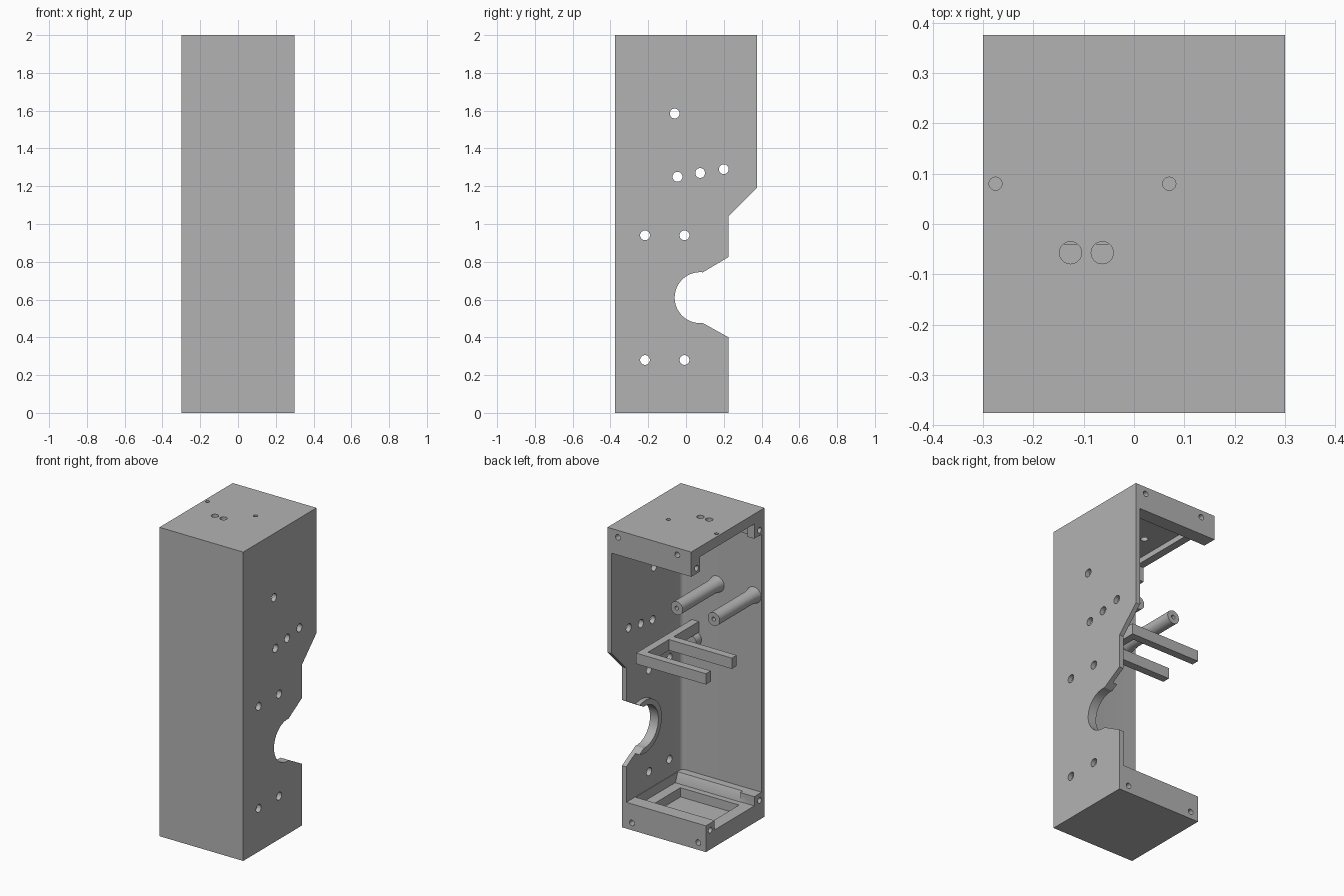
import bpy, bmesh, math
from mathutils import Matrix, Vector

cube = bpy.data.objects.get("Cube")
if cube:
    bpy.data.objects.remove(cube, do_unlink=True)

grey = bpy.data.materials.new("matte_grey")
grey.use_nodes = True
grey.diffuse_color = (0.45, 0.45, 0.45, 1)
grey.node_tree.nodes["Principled BSDF"].inputs["Base Color"].default_value = (0.45, 0.45, 0.45, 1)


def to_object(name, bm):
    bmesh.ops.recalc_face_normals(bm, faces=bm.faces)
    mesh = bpy.data.meshes.new(name)
    bm.to_mesh(mesh)
    bm.free()
    mesh.materials.append(grey)
    obj = bpy.data.objects.new(name, mesh)
    bpy.context.collection.objects.link(obj)
    return obj


def box(name, low, high):
    low, high = Vector(low), Vector(high)
    bm = bmesh.new()
    bmesh.ops.create_cube(bm, size=1)
    bmesh.ops.scale(bm, vec=high - low, verts=bm.verts)
    bmesh.ops.translate(bm, vec=(low + high) / 2, verts=bm.verts)
    return to_object(name, bm)


def prism(name, profile, x0, x1):
    """Extrude a (y, z) outline along x."""
    bm = bmesh.new()
    face = bm.faces.new([bm.verts.new((x0, y, z)) for y, z in profile])
    ext = bmesh.ops.extrude_face_region(bm, geom=[face])
    moved = [v for v in ext["geom"] if isinstance(v, bmesh.types.BMVert)]
    bmesh.ops.translate(bm, vec=(x1 - x0, 0, 0), verts=moved)
    return to_object(name, bm)


def rod(name, start, end, r0, r1=None, sides=32):
    """Cylinder or cone between two points."""
    start, end = Vector(start), Vector(end)
    d = end - start
    bm = bmesh.new()
    mat = Matrix.Translation((start + end) / 2) @ d.to_track_quat('Z', 'Y').to_matrix().to_4x4()
    bmesh.ops.create_cone(bm, cap_ends=True, segments=sides, radius1=r0,
                          radius2=r0 if r1 is None else r1, depth=d.length, matrix=mat)
    return to_object(name, bm)


def combine(target, tool, operation='DIFFERENCE'):
    mod = target.modifiers.new("combine", 'BOOLEAN')
    mod.operation, mod.object, mod.solver = operation, tool, 'EXACT'
    bpy.context.view_layer.objects.active = target
    bpy.ops.object.modifier_apply(modifier=mod.name)
    bpy.data.objects.remove(tool, do_unlink=True)


def smooth(obj):
    bpy.ops.object.select_all(action='DESELECT')
    obj.select_set(True)
    bpy.context.view_layer.objects.active = obj
    bpy.ops.object.shade_smooth_by_angle(angle=math.radians(30))


# Housing: stepped block, hollowed from the back and one side
FRONT, STEP, BACK = -0.375, 0.225, 0.375
housing = prism("housing", [(FRONT, 0), (STEP, 0), (STEP, 1.04), (BACK, 1.19),
                            (BACK, 2), (FRONT, 2)], -0.3, 0.3)

# Main cavity with a rounded inner corner
cavity = box("cavity", (-1, -0.345, 0.17), (0.27, 1, 1.84))
bm = bmesh.new()
bm.from_mesh(cavity.data)
corner = [e for e in bm.edges if all(v.co.x > 0 and v.co.y < 0 for v in e.verts)]
bmesh.ops.bevel(bm, geom=corner, offset=0.03, segments=5, affect='EDGES', profile=0.5)
bm.to_mesh(cavity.data)
bm.free()
combine(housing, cavity)

# Pockets in the top and bottom, with lowered rims on the open side
combine(housing, box("top_pocket", (-0.25, -0.3, 1.8), (0.268, 0.285, 1.97)))
combine(housing, box("top_rim_gap", (-1, -0.27, 1.8), (-0.2, 0.284, 1.935)))
combine(housing, box("bottom_rim_gap", (-1, -0.27, 0.11), (0.266, 0.135, 0.2)))
combine(housing, box("bottom_pocket", (-0.22, -0.23, 0.05), (0.2, 0.134, 0.2)))

# Sloped ledge where the floor meets the front wall
combine(housing, prism("ledge_slope", [(-0.3, 0.18), (-0.269, 0.18), (-0.2, 0.11),
                                       (-0.269, 0.109)], -0.2, 0.265))

# Round notch with a raised collar in the side wall
combine(housing, rod("notch_collar", (0.24, 0.075, 0.61), (0.285, 0.075, 0.61), 0.17, sides=64), 'UNION')
arc = [(0.075 + 0.135 * math.cos(math.radians(a)), 0.61 + 0.135 * math.sin(math.radians(a)))
       for a in range(84, 277, 6)]
notch = [(0.6, 0.825), (STEP, 0.825)] + arc + [(STEP, 0.4), (0.6, 0.4)]
combine(housing, prism("notch", notch, 0, 1))

# Mounting holes through the side wall
side_holes = [(-0.06, 1.585), (-0.045, 1.25), (0.075, 1.27), (0.2, 1.29)]
side_holes += [(y, z) for y in (-0.217, -0.008) for z in (0.28, 0.94)]
for y, z in side_holes:
    combine(housing, rod("side_hole", (0.2, y, z), (0.4, y, z), 0.026))

# Holes through the top
for x, y, r in [(-0.275, 0.08, 0.013), (0.07, 0.08, 0.013), (-0.126, -0.057, 0.022), (-0.063, -0.057, 0.022)]:
    combine(housing, rod("top_hole", (x, y, 1.96), (x, y, 2.1), r))

# Blind screw holes in the rims
for x, y, z in [(0.225, BACK, 1.955), (-0.2, BACK, 1.955), (0.23, STEP, 0.047), (-0.245, STEP, 0.047)]:
    combine(housing, rod("back_screw_hole", (x, y - 0.07, z), (x, y + 0.1, z), 0.018, sides=20))
for y, z in [(0.32, 1.875), (-0.325, 1.875), (0.18, 0.125), (-0.325, 0.125)]:
    combine(housing, rod("side_screw_hole", (-0.37, y, z), (-0.24, y, z), 0.018, sides=20))
smooth(housing)

# Standoff posts on the front wall, flared at the root and drilled at the tip
for name, x in [("left_post", 0.02), ("right_post", -0.245)]:
    post = rod(name, (x, -0.36, 1.433), (x, 0.066, 1.433), 0.043)
    combine(post, rod("flare", (x, -0.355, 1.433), (x, -0.29, 1.433), 0.054, 0.042), 'UNION')
    combine(post, rod("tip_hole", (x, 0.0, 1.433), (x, 0.1, 1.433), 0.013, sides=16))
    smooth(post)

# Forked bracket: an arm from the front wall carrying two prongs
LOW, HIGH = 1.085, 1.155
bracket = box("forked_bracket", (0.15, -0.36, LOW), (0.2, STEP, HIGH))
for y in (-0.09, 0.175):
    combine(bracket, box("prong", (-0.3, y, LOW), (0.17, y + 0.05, HIGH)), 'UNION')

# Short boss below the bracket root
smooth(rod("bracket_boss", (0.175, -0.36, 1.04), (0.175, -0.29, 1.04), 0.045))
